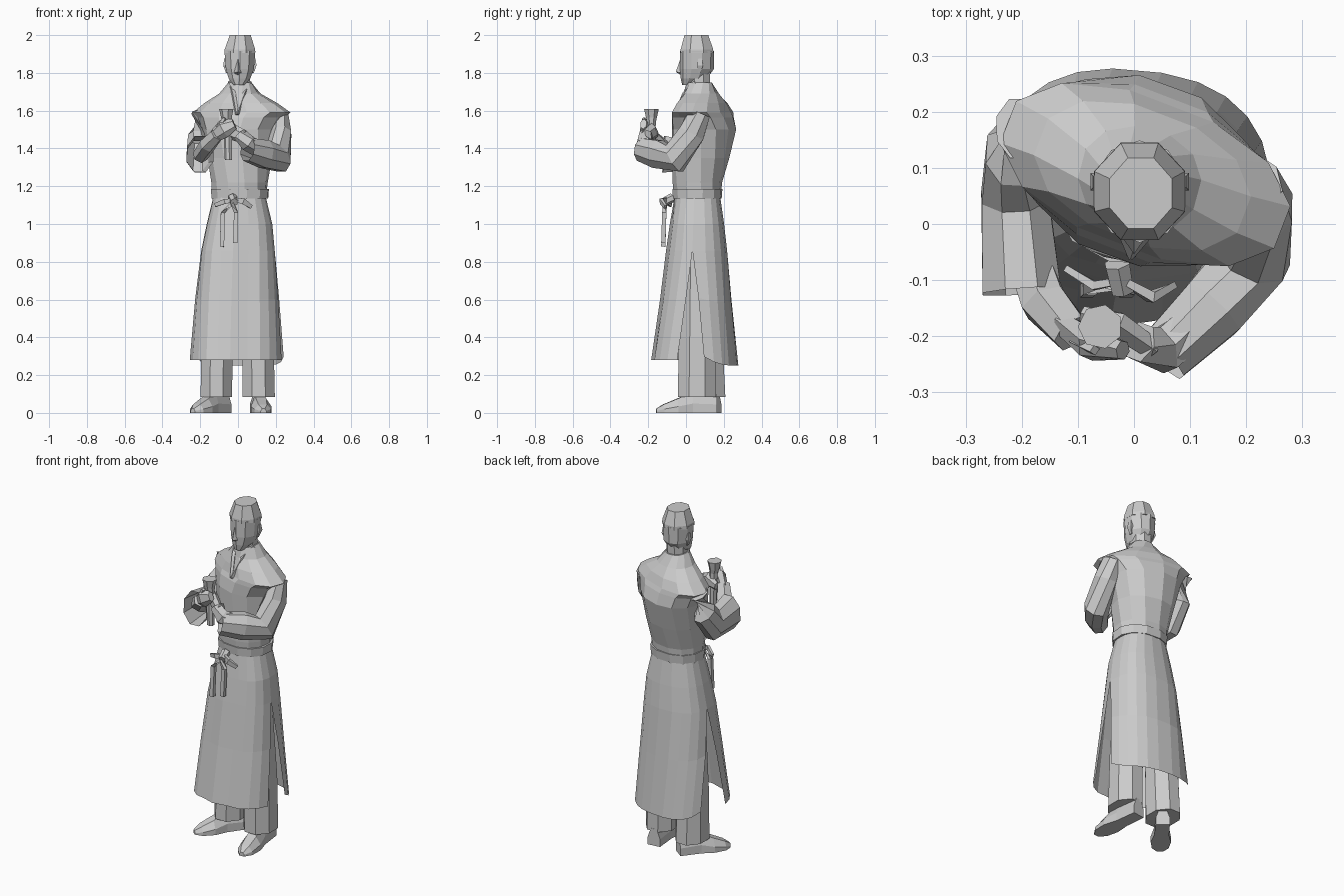
import bpy, bmesh, math
from mathutils import Vector

if "Cube" in bpy.data.objects:
    bpy.data.objects.remove(bpy.data.objects["Cube"])


def make(name, verts, faces):
    bm = bmesh.new()
    vs = [bm.verts.new(v) for v in verts]
    for f in faces:
        bm.faces.new([vs[i] for i in f])
    bmesh.ops.recalc_face_normals(bm, faces=bm.faces)
    mesh = bpy.data.meshes.new(name)
    bm.to_mesh(mesh)
    bm.free()
    obj = bpy.data.objects.new(name, mesh)
    bpy.context.collection.objects.link(obj)
    return obj


def skin(name, rings, cap_start=True, cap_end=True, closed=True):
    """Join equal-length rings of points into a surface."""
    n = len(rings[0])
    verts = [p for r in rings for p in r]
    faces = []
    for k in range(len(rings) - 1):
        for i in range(n if closed else n - 1):
            j = (i + 1) % n
            faces.append((k*n + i, k*n + j, (k+1)*n + j, (k+1)*n + i))
    if closed and cap_start:
        faces.append(tuple(range(n)))
    if closed and cap_end:
        faces.append(tuple((len(rings) - 1)*n + i for i in range(n)))
    return make(name, verts, faces)


def oval(t, cx, cy, rx, ry, rot, z, power):
    """Point on a rotated oval; power below 1 squares it off."""
    a = math.radians(rot)
    c, s = math.cos(t), math.sin(t)
    u = rx*math.copysign(abs(c)**power, c)
    v = ry*math.copysign(abs(s)**power, s)
    return (cx + u*math.cos(a) - v*math.sin(a), cy + u*math.sin(a) + v*math.cos(a), z)


def lathe(name, rows, n=12, power=1.0):
    """Stack of ovals given as (z, cx, cy, rx, ry, rot)."""
    rings = []
    for z, cx, cy, rx, ry, *rot in rows:
        rings.append([oval(math.tau*(i + .5)/n, cx, cy, rx, ry, rot[0] if rot else 0, z, power)
                      for i in range(n)])
    return skin(name, rings)


def tube(name, path, n=8, flat=1.0, open_end=False):
    """Tube through (x, y, z, radius) points; flat scales the second radius."""
    pts = [Vector(p[:3]) for p in path]
    rings = []
    for k, p in enumerate(pts):
        d = (pts[min(k+1, len(pts)-1)] - pts[max(k-1, 0)]).normalized()
        ref = Vector((0, 0, 1)) if abs(d.z) < 0.95 else Vector((0, 1, 0))
        s = d.cross(ref).normalized()
        u = s.cross(d)
        r = path[k][3]
        rings.append([p + s*r*flat*math.cos(math.tau*(i+.5)/n)
                      + u*r*math.sin(math.tau*(i+.5)/n) for i in range(n)])
    return skin(name, rings, cap_end=not open_end)


# Upper robe, twisted towards the shoulders
lathe("upper_robe", [
    (1.12, .005, .06, .142, .122, -5), (1.22, .008, .06, .15, .13, -8),
    (1.35, .01, .078, .17, .148, -14), (1.50, .01, .095, .198, .165, -20),
    (1.565, .015, .09, .235, .148, -21), (1.59, .02, .088, .27, .135, -21),
    (1.64, .015, .086, .20, .118, -21), (1.69, .01, .08, .11, .092, -15),
    (1.75, .01, .07, .062, .068, 0)], power=.9)

# Collar edges crossing on the chest
for name, s in (("left_collar", 1), ("right_collar", -1)):
    tube(name, [(.01 + s*.055, .05, 1.75, .012), (.005 + s*.028, -.008, 1.69, .012),
                (-.005, -.055, 1.58, .01)], n=4)

# Skirt: two panels parted by slits at the sides
rows = [(1.14, .008, .06, .14, .122, 0), (1.0, .008, .058, .174, .144, 0),
        (.86, .0, .056, .195, .162, 0), (.6, -.005, .052, .222, .19, .5),
        (.28, -.008, .045, .25, .23, 1)]
for name, mid, gap, drop, twist in (("front_skirt", -95, 14, 0, 0), ("back_skirt", 85, 20, .03, -6)):
    rings = []
    for z, cx, cy, rx, ry, g in rows:
        ring = []
        for i in range(11):
            f = i/5 - 1
            a = math.radians(mid + (90 - gap*g)*f)
            pleat = 1 - (.05 if drop == 0 and i in (4, 6) and z < 1.1 else 0)
            ring.append(oval(a, cx, cy, rx*pleat, ry*pleat, twist*g,
                             z - drop*g*(1 - 1.6*f**4), .82))
        rings.append(ring)
    skin(name, rings, closed=False)

# Belt with knot and hanging ends
lathe("belt", [(1.135, .01, .06, .152, .13, -4), (1.185, .01, .06, .156, .134, -4)], power=.9)
tube("belt_knot", [(-.03, -.07, 1.14, .025), (-.02, -.12, 1.115, .022)], n=6)
tube("belt_bow_left", [(-.02, -.10, 1.13, .015), (.03, -.13, 1.12, .022),
                       (.07, -.11, 1.09, .014)], n=4, flat=.6)
tube("belt_bow_right", [(-.02, -.10, 1.125, .015), (-.07, -.11, 1.12, .018),
                        (-.12, -.08, 1.10, .014)], n=4, flat=.6)
for name, x, low in (("belt_end_right", -.08, .88), ("belt_end_left", -.01, .90)):
    tube(name, [(-.03, -.11, 1.11, .012), (x, -.115, 1.06, .016), (x - .005, -.12, low, .016)], n=4)

# Trousers
lathe("left_trouser", [(.085, .11, .058, .092, .11), (.4, .105, .06, .09, .105),
                       (.95, .08, .06, .075, .09)], n=8)
lathe("right_trouser", [(.085, -.115, .105, .09, .112), (.4, -.11, .10, .09, .10),
                        (.95, -.07, .06, .075, .09)], n=8)


# Shoes: sections from heel to toe
def shoe(name, heel, toe):
    h, t = Vector((*heel, 0)), Vector((*toe, 0))
    d = (t - h).normalized()
    s = Vector((-d.y, d.x, 0))
    rings = []
    for f, w, top in ((0, .038, .1), (.4, .04, .11), (.65, .055, .075), (.88, .045, .045), (1, .015, .022)):
        c = h.lerp(t, f)
        prof = ((-w, 0), (w, 0), (w, top*.45), (w*.5, top), (-w*.5, top), (-w, top*.45))
        rings.append([c + s*a + Vector((0, 0, b)) for a, b in prof])
    skin(name, rings)


shoe("left_shoe", (.10, .16), (.135, -.158))
shoe("right_shoe", (-.065, .165), (-.24, -.07))

# Sleeves with open mouths
tube("left_sleeve", [(.215, .07, 1.585, .06), (.225, .03, 1.48, .075),
                     (.213, -.06, 1.347, .085), (.14, -.15, 1.37, .08),
                     (.05, -.237, 1.395, .066)], flat=.82, open_end=True)
tube("right_sleeve", [(-.205, .17, 1.585, .06), (-.213, .13, 1.46, .075),
                      (-.212, .05, 1.36, .09), (-.20, -.12, 1.37, .105)],
     flat=.72, open_end=True)

# Forearms and hands
tube("right_forearm", [(-.20, -.03, 1.36, .042), (-.16, -.14, 1.42, .045),
                       (-.11, -.195, 1.475, .038)], n=6)
tube("right_hand", [(-.125, -.18, 1.465, .036), (-.075, -.215, 1.505, .05),
                    (-.02, -.225, 1.53, .03)], n=6, flat=.6)
tube("left_forearm", [(.13, -.16, 1.38, .042), (.05, -.225, 1.43, .045),
                      (.01, -.21, 1.475, .038)], n=6)
tube("left_hand", [(.03, -.22, 1.46, .036), (-.03, -.18, 1.49, .045),
                   (-.09, -.16, 1.475, .025)], n=6, flat=.6)
tube("right_thumb", [(-.10, -.205, 1.51, .018), (-.07, -.225, 1.56, .01)], n=4)

# Held flared pipe
lathe("held_pipe", [(1.34, -.05, -.185, .02, .02), (1.54, -.055, -.183, .024, .024),
                    (1.565, -.06, -.183, .03, .03), (1.61, -.06, -.183, .04, .04)], n=7)

# Neck and head
lathe("neck", [(1.66, .01, .07, .06, .06), (1.82, .01, .068, .058, .066)], n=8)
lathe("head", [(1.735, .005, .008, .03, .028), (1.77, .008, .042, .06, .07),
               (1.82, .01, .057, .078, .09), (1.915, .01, .058, .086, .091)], n=10)
make("nose", [(0, -.03, 1.875), (-.022, -.022, 1.80), (.022, -.022, 1.80),
              (0, -.054, 1.805), (0, -.02, 1.785)],
     [(0, 1, 3), (0, 3, 2), (1, 4, 3), (3, 4, 2)])
for name, s in (("left_ear", 1), ("right_ear", -1)):
    tube(name, [(.01 + s*.07, .07, 1.80, .01), (.01 + s*.08, .075, 1.84, .022),
                (.01 + s*.078, .075, 1.875, .014)], n=4, flat=.5)

# Cap
lathe("cap", [(1.905, .01, .058, .088, .094), (1.925, .01, .058, .087, .093),
              (2.0, .012, .055, .06, .068)], n=8)
